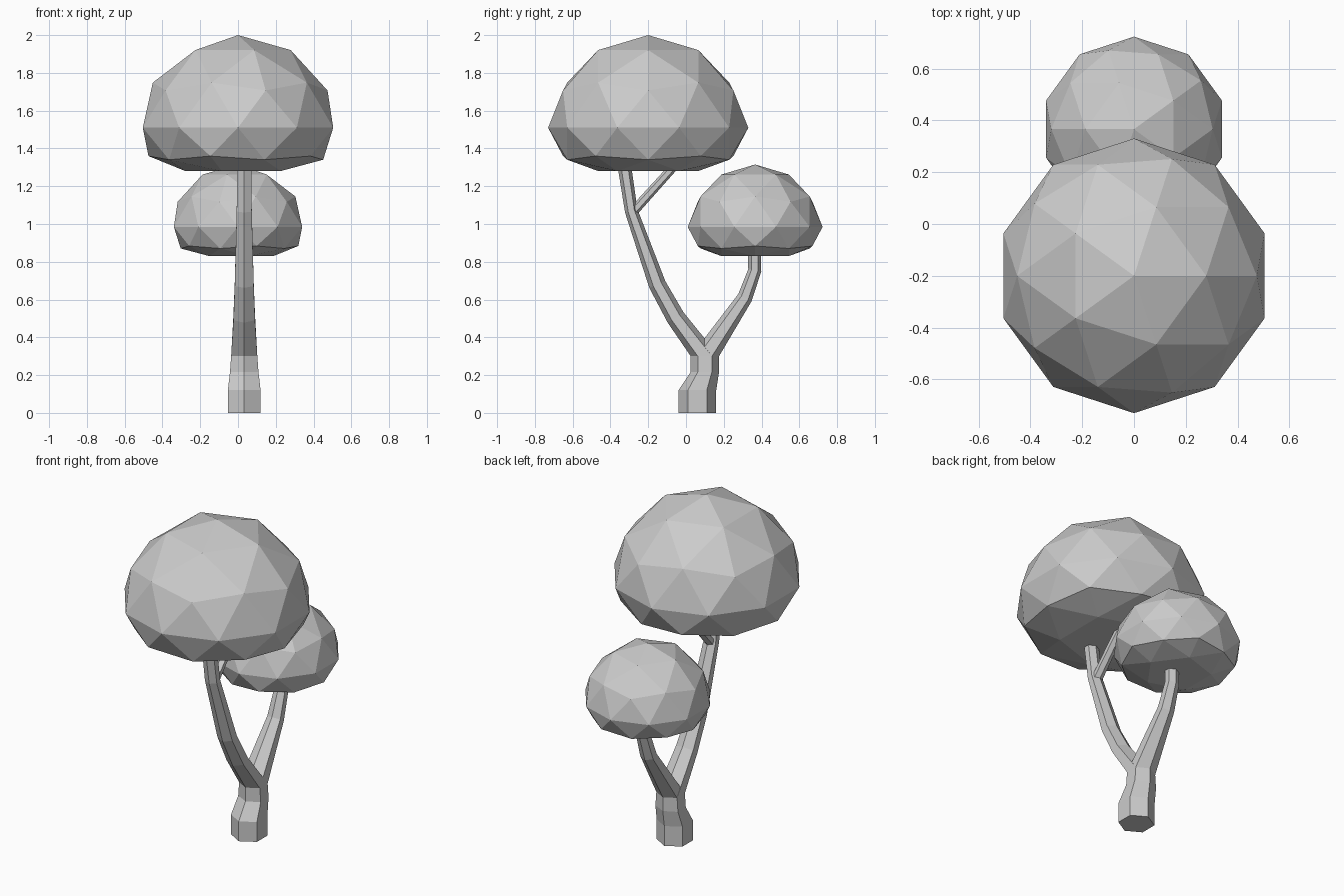
import bpy, bmesh
from math import sin, cos, pi
from mathutils import Vector, Matrix

if "Cube" in bpy.data.objects:
    bpy.data.objects.remove(bpy.data.objects["Cube"])

TRUNK_X = 0.033


def make_object(name, bm):
    bmesh.ops.recalc_face_normals(bm, faces=bm.faces)
    mesh = bpy.data.meshes.new(name)
    bm.to_mesh(mesh)
    bm.free()
    obj = bpy.data.objects.new(name, mesh)
    bpy.context.collection.objects.link(obj)
    return obj


def squash(z):
    """Flatten the underside of a unit sphere, keeping the upper dome round."""
    knots = [(-1, -.358), (-.85, -.358), (-.526, -.245), (-.447, -.208), (0, .075), (.447, .447)]
    if z >= .447:
        return z
    for (a, za), (b, zb) in zip(knots, knots[1:]):
        if z <= b:
            return za + (zb - za) * (z - a) / (b - a)


def canopy(name, center, radius, turn):
    bm = bmesh.new()
    bmesh.ops.create_icosphere(bm, subdivisions=2, radius=1)
    for v in bm.verts:
        v.co.z = squash(v.co.z)
    bm.transform(Matrix.Translation(center) @ Matrix.Rotation(turn, 4, 'Z') @ Matrix.Scale(radius, 4))
    return make_object(name, bm)


def limb(name, path, sides=6, flat_rings=0):
    """Tube in the yz plane. Path points are (y, z, radius in plane, radius across x)."""
    bm = bmesh.new()
    pts = [Vector((TRUNK_X, p[0], p[1])) for p in path]
    rings = []
    for i, (c, p) in enumerate(zip(pts, path)):
        before, after = pts[max(i - 1, 0)], pts[min(i + 1, len(pts) - 1)]
        t = Vector((0, 0, 1)) if i < flat_rings else (after - before).normalized()
        n = Vector((0, t.z, -t.y))
        rings.append([bm.verts.new(c + n * p[2] * cos(2 * pi * k / sides)
                                   + Vector((p[3] * sin(2 * pi * k / sides), 0, 0)))
                      for k in range(sides)])
    for r0, r1 in zip(rings, rings[1:]):
        for k in range(sides):
            j = (k + 1) % sides
            bm.faces.new((r0[k], r0[j], r1[j], r1[k]))
    bm.faces.new(rings[0])
    bm.faces.new(rings[-1])
    return make_object(name, bm)


# Trunk
limb("trunk", [(.06, 0, .1, .1), (.06, .12, .1, .1), (.1, .217, .075, .087), (.1, .3, .075, .08)],
     flat_rings=4)

# Main branches forking from the trunk top
limb("front_branch", [(.1, .3, .075, .08), (-.055, .505, .05, .066), (-.152, .68, .046, .058),
                      (-.29, 1.07, .034, .046), (-.328, 1.32, .036, .043)], flat_rings=1)
limb("back_branch", [(.1, .3, .075, .08), (.312, .61, .04, .05), (.364, .755, .035, .042),
                     (.362, .88, .034, .04)], flat_rings=1)

# Small side twig under the large canopy
limb("twig", [(-.285, 1.06, .026, .032), (-.05, 1.32, .023, .028)])

# Leaf canopies
canopy("large_canopy", (0, -.2, 1.47), .53, 0)
canopy("small_canopy", (0, .366, .958), .357, pi)
